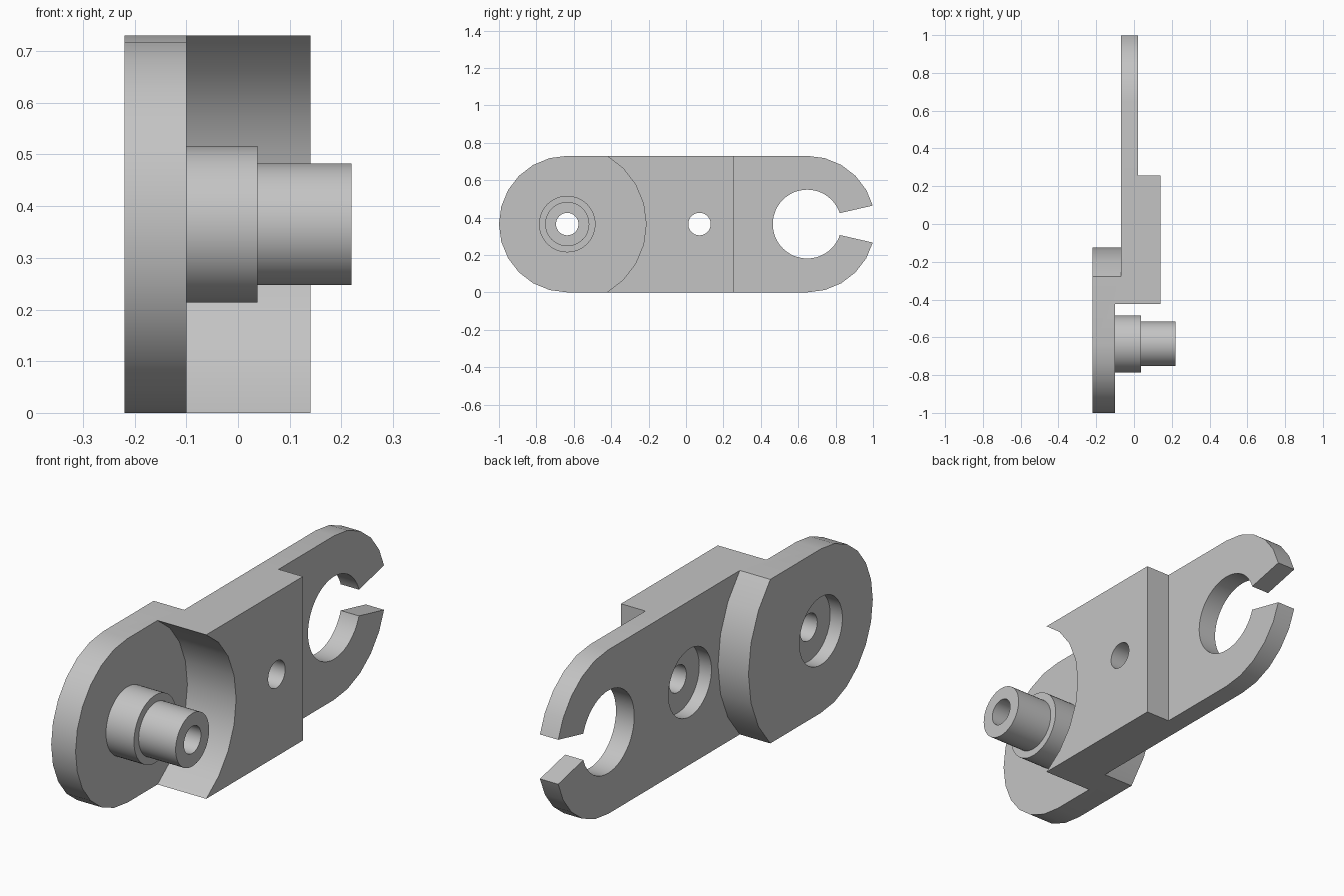
import bpy, bmesh
from math import sin, cos, asin, pi, radians

if "Cube" in bpy.data.objects:
    bpy.data.objects.remove(bpy.data.objects["Cube"], do_unlink=True)

R = 0.365                    # half height of the plates, also the axis height
FRONT, MID, BACK = -0.635, 0.072, 0.648   # y of the three bores

grey = bpy.data.materials.new("plain grey")
grey.use_nodes = True
colour = (0.55, 0.55, 0.55, 1)
grey.diffuse_color = colour
grey.node_tree.nodes["Principled BSDF"].inputs["Base Color"].default_value = colour


def finish(name, bm):
    bmesh.ops.recalc_face_normals(bm, faces=bm.faces)
    mesh = bpy.data.meshes.new(name)
    bm.to_mesh(mesh)
    bm.free()
    mesh.materials.append(grey)
    obj = bpy.data.objects.new(name, mesh)
    bpy.context.collection.objects.link(obj)
    return obj


def arc(y, r, start, end, n):
    """Points (y, z) on an arc about the axis height."""
    angles = [start + (end - start) * i / n for i in range(n + 1)]
    return [(y + r * cos(a), R + r * sin(a)) for a in angles]


def slab(name, outline, x0, x1):
    """Extrude a (y, z) outline along x."""
    bm = bmesh.new()
    face = bm.faces.new([bm.verts.new((x0, y, z)) for y, z in outline])
    new = bmesh.ops.extrude_face_region(bm, geom=[face])["geom"]
    bmesh.ops.translate(bm, vec=(x1 - x0, 0, 0),
                        verts=[v for v in new if isinstance(v, bmesh.types.BMVert)])
    return finish(name, bm)


def disc(name, y, r, x0, x1, n=48):
    return slab(name, arc(y, r, 0, 2 * pi, n)[:-1], x0, x1)


def combine(target, other, operation):
    mod = target.modifiers.new(operation.lower(), 'BOOLEAN')
    mod.operation, mod.solver, mod.object = operation, 'EXACT', other
    bpy.context.view_layer.objects.active = target
    bpy.ops.object.modifier_apply(modifier=mod.name)
    bpy.data.objects.remove(other, do_unlink=True)


def smooth(obj):
    bpy.ops.object.select_all(action='DESELECT')
    obj.select_set(True)
    bpy.context.view_layer.objects.active = obj
    bpy.ops.object.shade_smooth_by_angle(angle=radians(30))


# Front plate: round nose and a shallow bulging rear edge
bulge = 0.51
tilt = asin(R / bulge)
bracket = slab("bracket", arc(FRONT, R, pi / 2, 3 * pi / 2, 12)
               + arc(FRONT, bulge, -tilt, tilt, 6), -0.22, -0.03)

# Thin clip arm and the thick middle block
arm = [(FRONT, 2 * R), (FRONT, 0)] + arc(BACK, R, -pi / 2, pi / 2, 12)
combine(bracket, slab("arm", arm, -0.07, 0.02), 'UNION')
block = [(-0.6, 0), (0.257, 0), (0.257, 2 * R), (-0.6, 2 * R)]
combine(bracket, slab("block", block, -0.05, 0.14), 'UNION')

# Round pocket, clip hole, through bores and counterbores
for y, r, x0, x1, n in ((FRONT, 0.422, -0.10, 0.3, 24),
                        (BACK, 0.184, -0.3, 0.3, 48),
                        (FRONT, 0.06, -0.3, 0.3, 48),
                        (MID, 0.06, -0.3, 0.3, 48),
                        (FRONT, 0.151, -0.3, -0.16, 48),
                        (MID, 0.151, -0.3, -0.01, 48)):
    combine(bracket, disc("cutter", y, r, x0, x1, n), 'DIFFERENCE')

# Flared mouth of the clip
mouth = [(0.75, R - 0.042), (1.1, R - 0.122), (1.1, R + 0.122), (0.75, R + 0.042)]
combine(bracket, slab("cutter", mouth, -0.3, 0.3), 'DIFFERENCE')
smooth(bracket)

# Hollow stepped pin, a closed profile turned about the front bore
profile = [(-0.10, 0.06), (-0.10, 0.151), (0.038, 0.151),
           (0.038, 0.118), (0.22, 0.118), (0.22, 0.06)]
N = 48
bm = bmesh.new()
rings = []
for x, r in profile:
    rings.append([bm.verts.new((x, y, z)) for y, z in arc(FRONT, r, 0, 2 * pi, N)[:-1]])
for i, ring in enumerate(rings):
    after = rings[(i + 1) % len(rings)]
    for j in range(N):
        k = (j + 1) % N
        bm.faces.new((ring[j], ring[k], after[k], after[j]))
smooth(finish("stepped_pin", bm))
